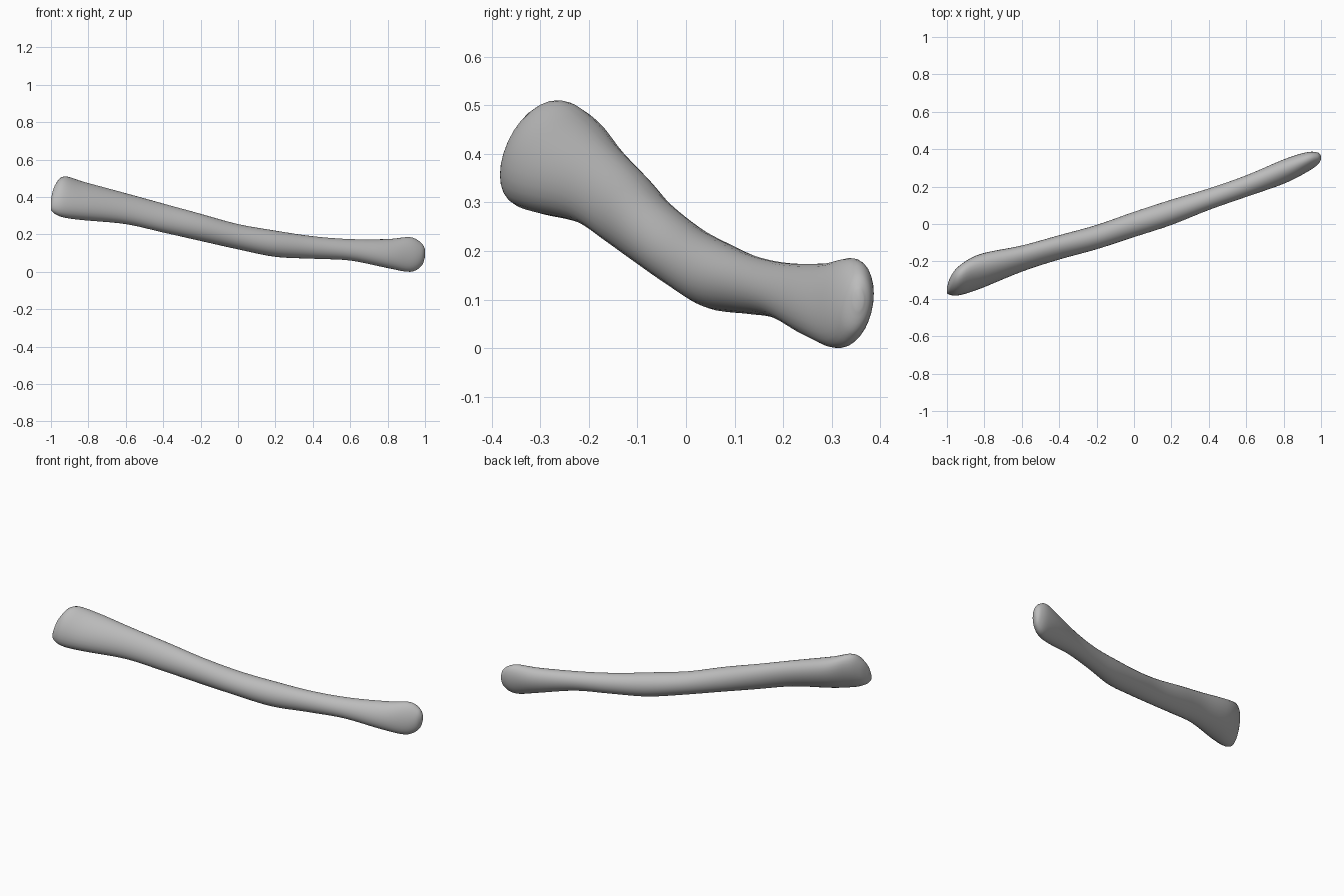
import bpy
import bmesh
import math
from mathutils import Vector

SIDES = 28
STEPS = 5

default_cube = bpy.data.objects.get("Cube")
if default_cube:
    bpy.data.objects.remove(default_cube, do_unlink=True)

# Cross-sections along the bone: x, y low, y high, z low, z high, lean
STATIONS = [
    (-1.0, -.37, -.34, .33, .39, .3),
    (-.98, -.38, -.28, .31, .46, .4),
    (-.93, -.38, -.22, .29, .51, .4),
    (-.82, -.345, -.16, .275, .48, .35),
    (-.6, -.255, -.115, .255, .42, .25),
    (-.4, -.19, -.06, .21, .365, .15),
    (-.2, -.135, -.005, .165, .31, 0),
    (0, -.07, .065, .12, .255, 0),
    (.2, -.005, .13, .08, .22, 0),
    (.4, .075, .19, .07, .19, 0),
    (.6, .145, .26, .06, .175, .1),
    (.8, .215, .345, .02, .175, .2),
    (.92, .275, .383, 0, .185, .25),
    (.98, .315, .383, .03, .155, .2),
    (1.0, .345, .365, .08, .12, 0),
]


def make_material(name, colour):
    material = bpy.data.materials.new(name)
    material.use_nodes = True
    material.diffuse_color = colour
    shader = material.node_tree.nodes["Principled BSDF"]
    shader.inputs["Base Color"].default_value = colour
    shader.inputs["Roughness"].default_value = 0.6
    return material


def spline_value(a, b, c, d, t):
    """Smooth interpolation from b to c."""
    linear = (c - a) * t
    square = (2 * a - 5 * b + 4 * c - d) * t ** 2
    cubic = (3 * b - a - 3 * c + d) * t ** 3
    return b + (linear + square + cubic) / 2


def smooth_stations(stations):
    """Refine the list of sections into a smooth sequence."""
    result = []
    last = len(stations) - 1
    for i in range(last):
        before, start = stations[max(i - 1, 0)], stations[i]
        end, after = stations[i + 1], stations[min(i + 2, last)]
        for step in range(STEPS):
            t = step / STEPS
            columns = zip(before, start, end, after)
            result.append([spline_value(*values, t) for values in columns])
    result.append(list(stations[last]))
    return result


def section_points(x, y_low, y_high, z_low, z_high, lean):
    """Leaning oval that fills the given bounds."""
    centre_y, half_y = (y_low + y_high) / 2, (y_high - y_low) / 2
    centre_z, half_z = (z_low + z_high) / 2, (z_high - z_low) / 2
    phase = math.asin(lean)
    points = []
    for k in range(SIDES):
        angle = math.tau * k / SIDES
        y = centre_y + half_y * math.cos(angle)
        z = centre_z + half_z * math.sin(angle + phase)
        points.append(Vector((x, y, z)))
    return points


def loft(name, sections, material):
    """Skin a row of closed sections and close both ends."""
    bm = bmesh.new()
    rings = [[bm.verts.new(p) for p in section] for section in sections]
    for ring, following in zip(rings, rings[1:]):
        for k in range(SIDES):
            n = (k + 1) % SIDES
            bm.faces.new((ring[k], ring[n], following[n], following[k]))
    for ring in (rings[0], rings[-1]):
        middle = sum((v.co for v in ring), Vector()) / SIDES
        pole = bm.verts.new(middle)
        for k in range(SIDES):
            bm.faces.new((ring[k], ring[(k + 1) % SIDES], pole))
    bmesh.ops.recalc_face_normals(bm, faces=bm.faces[:])
    for face in bm.faces:
        face.smooth = True
    mesh = bpy.data.meshes.new(name)
    bm.to_mesh(mesh)
    bm.free()
    mesh.materials.append(material)
    obj = bpy.data.objects.new(name, mesh)
    bpy.context.collection.objects.link(obj)
    return obj


# Single curved bone with flared, rounded ends
grey = make_material("bone_grey", (0.5, 0.5, 0.5, 1))
sections = [section_points(*s) for s in smooth_stations(STATIONS)]
loft("long_bone", sections, grey)
